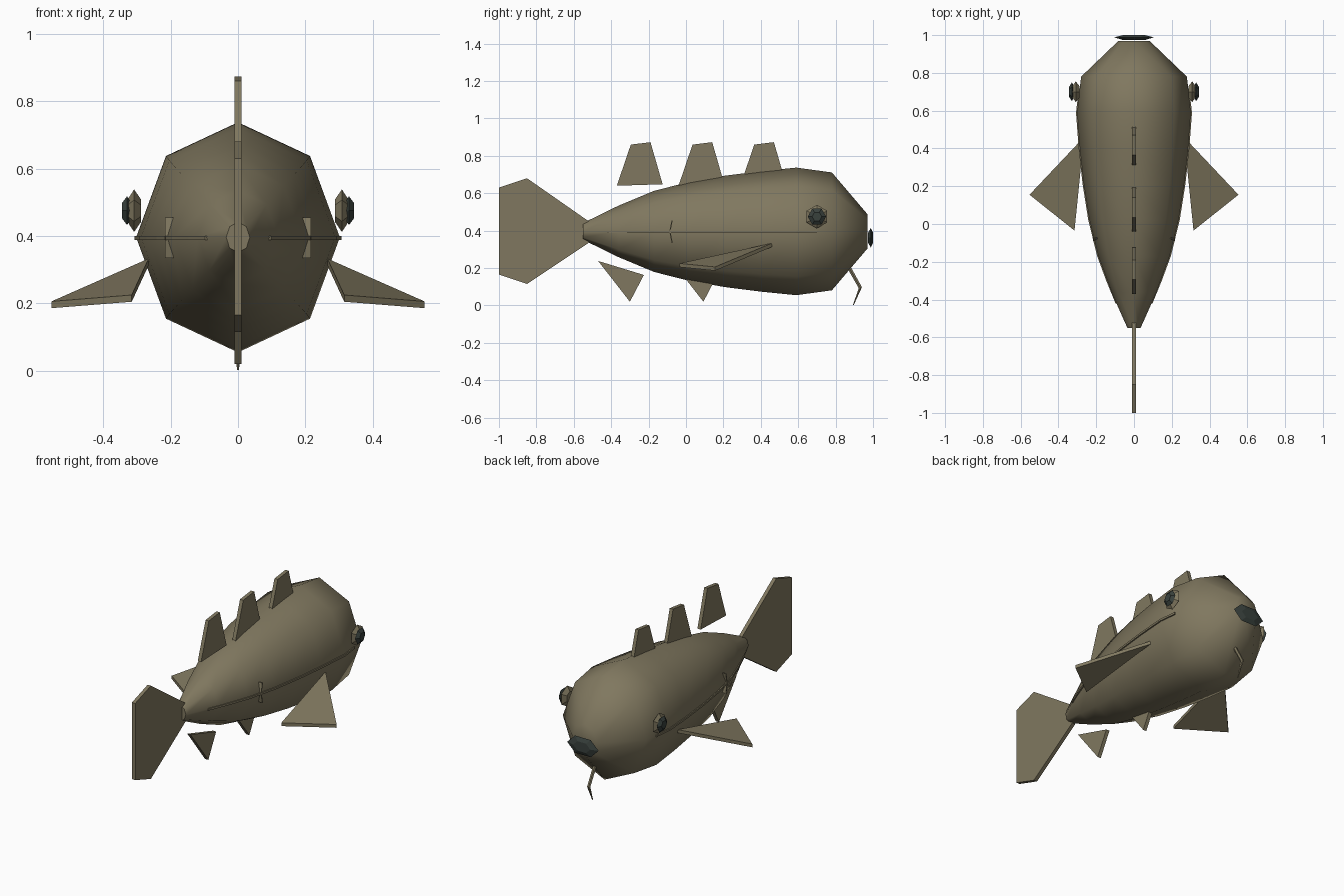
import bpy, math
from mathutils import Vector

if "Cube" in bpy.data.objects:
    bpy.data.objects.remove(bpy.data.objects["Cube"])


def material(name, rgb):
    m = bpy.data.materials.new(name)
    m.diffuse_color = (*rgb, 1)
    m.use_nodes = True
    m.node_tree.nodes["Principled BSDF"].inputs["Base Color"].default_value = m.diffuse_color
    return m


OLIVE = material("olive_skin", (0.216, 0.187, 0.115))
DARK = material("dark_slate", (0.040, 0.052, 0.046))


def make(name, verts, faces, mat, smooth=False):
    me = bpy.data.meshes.new(name)
    me.from_pydata([tuple(v) for v in verts], [], faces)
    me.materials.append(mat)
    ob = bpy.data.objects.new(name, me)
    bpy.context.collection.objects.link(ob)
    bpy.ops.object.select_all(action='DESELECT')
    ob.select_set(True)
    bpy.context.view_layer.objects.active = ob
    bpy.ops.object.mode_set(mode='EDIT')
    bpy.ops.mesh.select_all(action='SELECT')
    bpy.ops.mesh.normals_make_consistent(inside=False)
    bpy.ops.object.mode_set(mode='OBJECT')
    if smooth:
        bpy.ops.object.shade_smooth_by_angle(angle=math.radians(60))
    return ob


def loft(name, rings, mat, smooth=False):
    """Skin equal-sized rings of points and cap both ends."""
    n = len(rings[0])
    faces = [(i * n + k, i * n + (k + 1) % n, (i + 1) * n + (k + 1) % n, (i + 1) * n + k)
             for i in range(len(rings) - 1) for k in range(n)]
    faces += [tuple(range(n)), tuple(range((len(rings) - 1) * n, len(rings) * n))]
    return make(name, [p for r in rings for p in r], faces, mat, smooth)


def ring(centre, u, v, n, turn=0.0):
    """Ellipse of n points around centre, spanned by vectors u and v."""
    c, u, v = Vector(centre), Vector(u), Vector(v)
    return [c + u * math.cos(a) + v * math.sin(a)
            for a in (turn + 2 * math.pi * k / n for k in range(n))]


def plate(name, outline, offset, mat=OLIVE):
    """Thicken a flat outline symmetrically by +-offset."""
    d = Vector(offset)
    return loft(name, [[Vector(p) - d for p in outline], [Vector(p) + d for p in outline]], mat)


# Body: eight-sided rings as (y, half width, half height)
BODY = [(-0.55, 0.035, 0.045), (-0.36, 0.12, 0.138), (-0.17, 0.19, 0.217),
        (0.02, 0.237, 0.265), (0.21, 0.267, 0.298), (0.40, 0.288, 0.322),
        (0.59, 0.302, 0.341), (0.78, 0.28, 0.315), (0.97, 0.082, 0.092)]
MID = 0.396
loft("body", [ring((0, y, MID), (w, 0, 0), (0, 0, h), 8) for y, w, h in BODY], OLIVE, True)


def half_width(y):
    for (y0, w0, _), (y1, w1, _) in zip(BODY, BODY[1:]):
        if y0 <= y <= y1:
            return w0 + (w1 - w0) * (y - y0) / (y1 - y0)


# Fins along the centre plane
def centre_fin(name, yz, shift=0.0):
    plate(name, [(0, y + shift, z) for y, z in yz], (0.011, 0, 0))


centre_fin("tail_fin", [(-0.52, 0.45), (-0.85, 0.68), (-1, 0.63),
                        (-1, 0.165), (-0.85, 0.115), (-0.52, 0.335)])
for i in range(3):
    centre_fin(f"back_fin_{i + 1}", [(-0.37, 0.64), (-0.295, 0.86), (-0.19, 0.873), (-0.125, 0.648)],
               0.33 * i)
for i in range(2):
    centre_fin(f"belly_fin_{i + 1}", [(-0.47, 0.238), (-0.225, 0.163), (-0.30, 0.02)], 0.393 * i)

for side, s in (("right", 1), ("left", -1)):
    # Side fin
    plate(f"{side}_side_fin", [(s * 0.265, 0.46, 0.323), (s * 0.553, 0.155, 0.196),
                               (s * 0.315, -0.035, 0.215)], (0, 0, 0.01))
    # Eye: bevelled hexagonal socket and pupil
    for part, mat, turn, prof in (
            ("eye_socket", OLIVE, math.pi / 2, [(0.288, 0.034), (0.308, 0.063), (0.327, 0.034)]),
            ("pupil", DARK, 0.0, [(0.316, 0.026), (0.329, 0.049), (0.344, 0.026)])):
        loft(f"{side}_{part}", [ring((s * x, 0.70, 0.475), (0, r, 0), (0, 0, r), 6, turn)
                                for x, r in prof], mat)
    # Thin lateral ridge hugging the flank
    ys = [-0.42, -0.3, -0.17, 0.02, 0.21, 0.40, 0.59, 0.70]
    loft(f"{side}_lateral_line",
         [[(s * (half_width(y) + dx), y, MID - 0.002 + dz)
           for dx, dz in ((-0.02, -0.006), (0.005, -0.006), (0.005, 0.006), (-0.02, 0.006))]
          for y in ys], OLIVE)
    # Curved slit on the flank
    loft(f"{side}_flank_slit",
         [[(s * (0.213 + dx), -0.082 + bend + dy, z)
           for dx, dy in ((-0.04, -0.003), (0.004, -0.003), (0.004, 0.003), (-0.04, 0.003))]
          for z, bend in ((0.335, 0.008), (0.395, -0.004), (0.455, 0.008))], OLIVE)

# Mouth: flattened hexagonal lips
loft("mouth", [ring((0, y, 0.362), (0.105 * k, 0, 0), (0, 0, 0.06 * k), 6)
               for y, k in ((0.974, 0.55), (0.988, 1.0), (1.0, 0.55))], DARK)

# Chin whisker: tapered bent strand
loft("chin_whisker", [ring((0, y, z), (r, 0, 0), (0, r, 0.3 * r), 6)
                      for y, z, r in ((0.865, 0.215, 0.011), (0.932, 0.095, 0.010),
                                      (0.895, 0.003, 0.003))], OLIVE)
